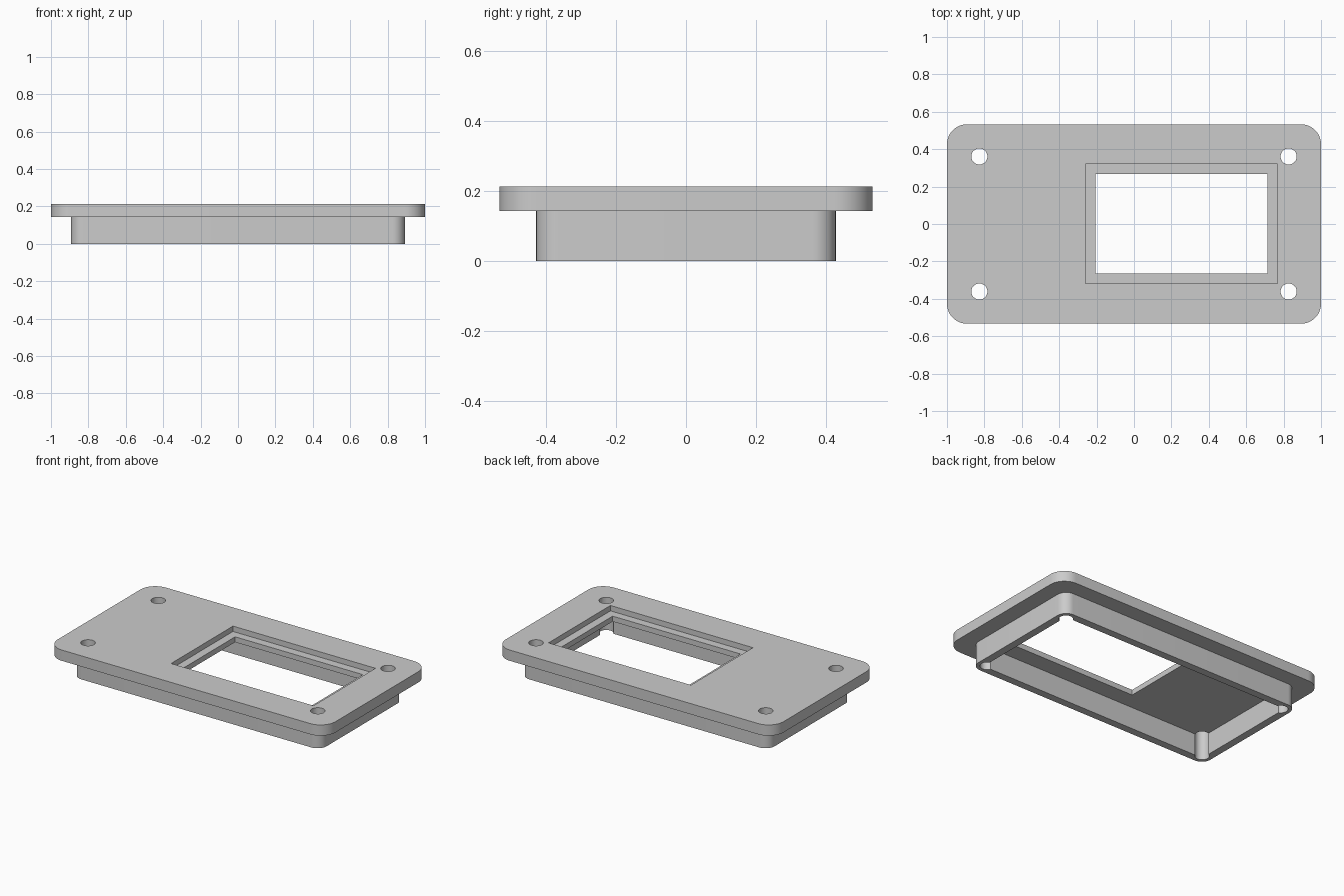
import bpy, bmesh, math

cube = bpy.data.objects.get("Cube")
if cube:
    bpy.data.objects.remove(cube, do_unlink=True)

grey = bpy.data.materials.new("Plain grey")
grey.use_nodes = True
colour = (0.6, 0.6, 0.6, 1)
grey.diffuse_color = colour
grey.node_tree.nodes["Principled BSDF"].inputs["Base Color"].default_value = colour


def prism(name, outline, z0, z1):
    """Extrude a closed outline between two heights."""
    bm = bmesh.new()
    base = bm.faces.new([bm.verts.new((x, y, z0)) for x, y in outline])
    top = bmesh.ops.extrude_face_region(bm, geom=[base])["geom"]
    verts = [v for v in top if isinstance(v, bmesh.types.BMVert)]
    bmesh.ops.translate(bm, verts=verts, vec=(0, 0, z1 - z0))
    bmesh.ops.recalc_face_normals(bm, faces=bm.faces)
    mesh = bpy.data.meshes.new(name)
    bm.to_mesh(mesh)
    bm.free()
    mesh.materials.append(grey)
    obj = bpy.data.objects.new(name, mesh)
    bpy.context.collection.objects.link(obj)
    return obj


def arc(cx, cy, r, start, sweep, steps):
    return [(cx + r * math.cos(start + sweep * i / steps),
             cy + r * math.sin(start + sweep * i / steps)) for i in range(steps + 1)]


def rounded(hx, hy, r):
    quarter = math.pi / 2
    points = []
    for i, (sx, sy) in enumerate(((1, 1), (-1, 1), (-1, -1), (1, -1))):
        points += arc(sx * (hx - r), sy * (hy - r), r, i * quarter, quarter, 12)
    return points


def rect(x0, x1, y0, y1):
    return [(x0, y0), (x1, y0), (x1, y1), (x0, y1)]


def combine(target, tool, operation):
    """Apply a boolean and remove the tool."""
    mod = target.modifiers.new("Boolean", "BOOLEAN")
    mod.operation, mod.solver, mod.object = operation, "EXACT", tool
    tool.hide_render = True
    bpy.ops.object.select_all(action="DESELECT")
    bpy.context.view_layer.objects.active = target
    target.select_set(True)
    bpy.ops.object.modifier_apply(modifier=mod.name)
    bpy.data.objects.remove(tool, do_unlink=True)


FLANGE_Z, TOP_Z, LEDGE_Z = 0.143, 0.213, 0.178
WALL = 0.05
SKIRT_X, SKIRT_Y = 0.892, 0.428

# Flange plate joined to the skirt below it
panel = prism("bezel_panel", rounded(1, 0.533, 0.107), FLANGE_Z, TOP_Z)
skirt = prism("skirt", rounded(SKIRT_X, SKIRT_Y, 0.065), 0, FLANGE_Z + 0.02)
combine(panel, skirt, "UNION")

# Hollow underside
px, py = SKIRT_X - WALL, SKIRT_Y - WALL
combine(panel, prism("pocket", rect(-px, px, -py, py), -0.1, FLANGE_Z), "DIFFERENCE")

# Stepped window
combine(panel, prism("window_recess", rect(-0.26, 0.766, -0.317, 0.32), LEDGE_Z, 0.4), "DIFFERENCE")
combine(panel, prism("window_opening", rect(-0.207, 0.713, -0.264, 0.266), 0.05, 0.4), "DIFFERENCE")

# Screw holes through the plate and skirt corners
for sx in (-1, 1):
    for sy in (-1, 1):
        circle = arc(sx * 0.827, sy * 0.361, 0.043, 0, math.tau, 40)[:-1]
        combine(panel, prism("screw_hole", circle, -0.1, 0.4), "DIFFERENCE")

bpy.ops.object.shade_smooth_by_angle(angle=math.radians(30))
